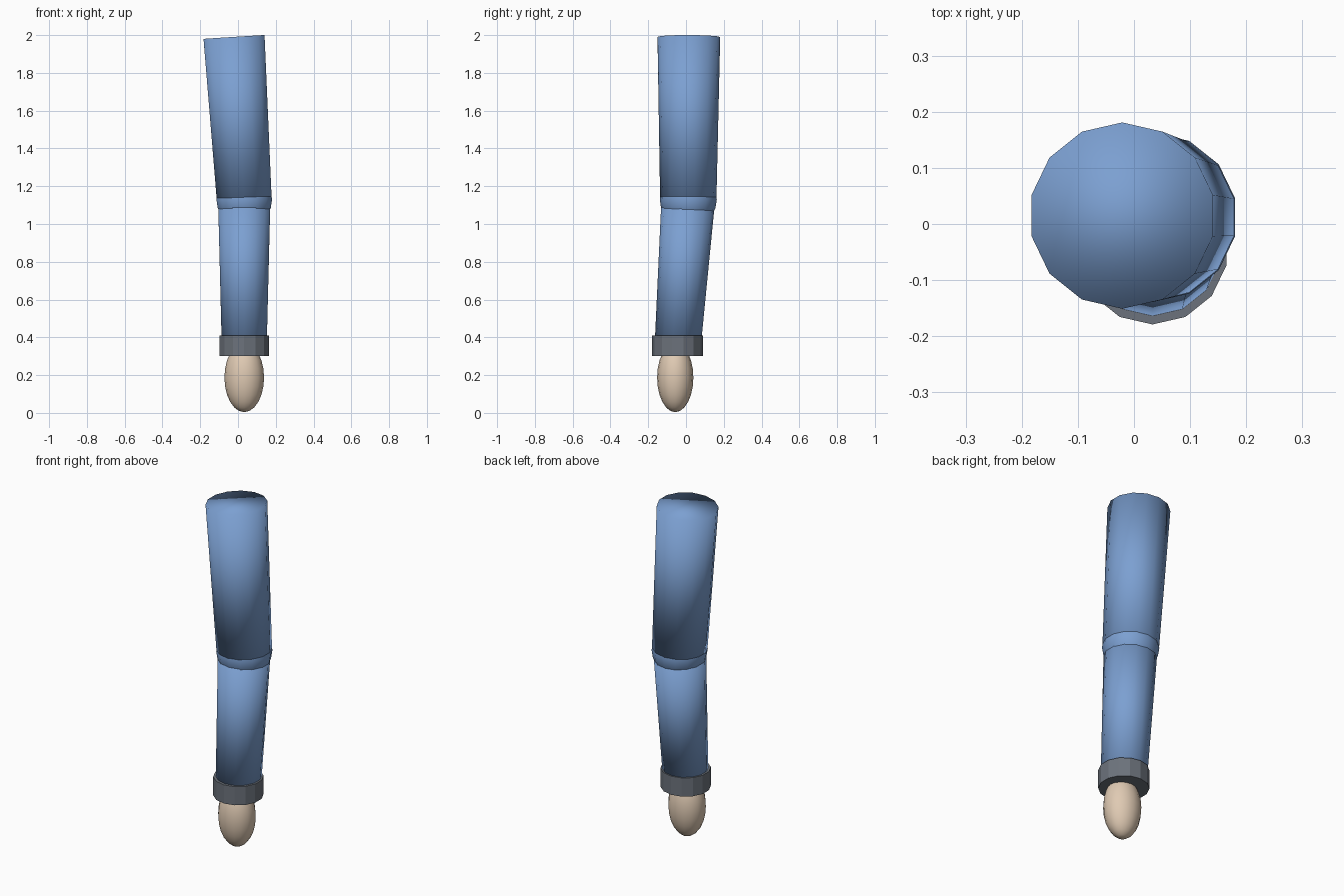
import bpy
from mathutils import Vector

cube = bpy.data.objects.get("Cube")
if cube:
    bpy.data.objects.remove(cube, do_unlink=True)


def material(name, rgb):
    mat = bpy.data.materials.new(name)
    mat.use_nodes = True
    mat.diffuse_color = (*rgb, 1)
    mat.node_tree.nodes["Principled BSDF"].inputs["Base Color"].default_value = (*rgb, 1)
    return mat


blue = material("sleeve blue", (0.20, 0.35, 0.64))
grey = material("cuff grey", (0.15, 0.17, 0.20))
skin = material("skin", (0.74, 0.59, 0.45))


def finish(name, mat, smooth):
    obj = bpy.context.object
    obj.name = name
    obj.data.materials.append(mat)
    for face in obj.data.polygons:
        face.use_smooth = smooth


def limb(name, low, high, r_low, r_high, mat, smooth=True):
    """Tapered 14-sided tube between two joints."""
    low, high = Vector(low), Vector(high)
    axis = high - low
    bpy.ops.mesh.primitive_cone_add(vertices=14, radius1=r_low, radius2=r_high,
                                    depth=axis.length, location=(low + high) / 2)
    tilt = Vector((0, 0, 1)).rotation_difference(axis)
    bpy.context.object.rotation_euler = tilt.to_euler()
    finish(name, mat, smooth)


def ball(name, centre, radii, segments, rings, mat):
    bpy.ops.mesh.primitive_uv_sphere_add(segments=segments, ring_count=rings,
                                         radius=1, location=centre)
    bpy.context.object.scale = radii
    finish(name, mat, True)


# Joints
shoulder = (-0.021, 0.015, 1.99)
elbow = (0.033, 0.012, 1.13)
wrist = (0.033, -0.044, 0.355)

# Sleeve
limb("upper_arm", elbow, shoulder, 0.149, 0.166, blue)
limb("forearm", wrist, elbow, 0.122, 0.142, blue)
ball("elbow", elbow, (0.151, 0.151, 0.151), 14, 10, blue)

# Cuff and hand
limb("cuff", (0.033, -0.044, 0.30), (0.033, -0.044, 0.41), 0.135, 0.135, grey, False)
ball("hand", (0.033, -0.057, 0.187), (0.105, 0.096, 0.183), 16, 12, skin)
